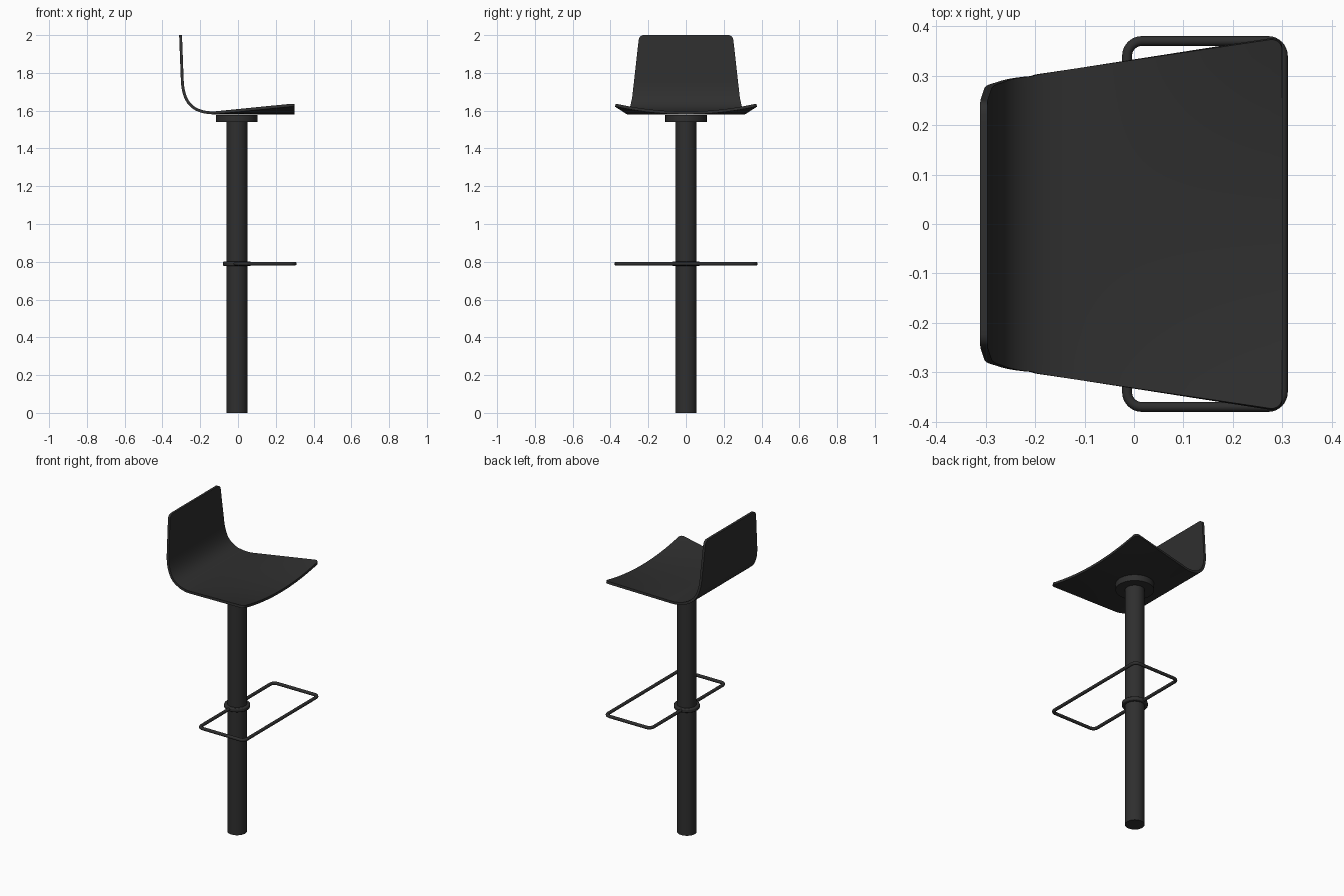
import bpy, math
from mathutils import Vector
from mathutils.geometry import interpolate_bezier

if "Cube" in bpy.data.objects:
    bpy.data.objects.remove(bpy.data.objects["Cube"])

black = bpy.data.materials.new("matte_black")
black.use_nodes = True
color = (0.028, 0.028, 0.028, 1)
black.diffuse_color = color
black.node_tree.nodes["Principled BSDF"].inputs["Base Color"].default_value = color

POST_X = -0.006


def finish(obj, name, angle=35):
    obj.name = name
    obj.data.materials.clear()
    obj.data.materials.append(black)
    bpy.ops.object.select_all(action="DESELECT")
    obj.select_set(True)
    bpy.context.view_layer.objects.active = obj
    bpy.ops.object.shade_smooth_by_angle(angle=math.radians(angle))


def cylinder(name, radius, low, high, bevel=0.0):
    bpy.ops.mesh.primitive_cylinder_add(
        vertices=48, radius=radius, depth=high - low,
        location=(POST_X, 0, (low + high) / 2))
    obj = bpy.context.object
    if bevel:
        mod = obj.modifiers.new("soft_edge", "BEVEL")
        mod.width, mod.segments = bevel, 3
    finish(obj, name)


# Column, mounting plate and footrest collar
cylinder("column", 0.056, 0, 1.56)
cylinder("seat_plate", 0.11, 1.54, 1.578)
cylinder("footrest_collar", 0.074, 0.778, 0.802, 0.006)

# Footrest: rounded rectangular tube loop
x0, x1, half_y, radius = -0.014, 0.301, 0.37, 0.03
loop = []
corners = [(x1, half_y), (x0, half_y), (x0, -half_y), (x1, -half_y)]
for i, (cx, cy) in enumerate(corners):
    ox = cx - math.copysign(radius, cx - (x0 + x1) / 2)
    oy = cy - math.copysign(radius, cy)
    for k in range(9):
        a = math.pi / 2 * (i + k / 8)
        loop.append((ox + radius * math.cos(a), oy + radius * math.sin(a), 0.79))
curve = bpy.data.curves.new("footrest", "CURVE")
curve.dimensions = "3D"
curve.bevel_depth = 0.01
curve.bevel_resolution = 3
spline = curve.splines.new("POLY")
spline.points.add(len(loop) - 1)
for point, co in zip(spline.points, loop):
    point.co = (*co, 1)
spline.use_cyclic_u = True
footrest = bpy.data.objects.new("footrest", curve)
bpy.context.collection.objects.link(footrest)
bpy.context.view_layer.objects.active = footrest
footrest.select_set(True)
bpy.ops.object.convert(target="MESH")
finish(bpy.context.object, "footrest", 60)

# Seat shell: side profile from top of back to front of seat
top, bend_a = Vector((-0.304, 0, 2.0)), Vector((-0.295, 0, 1.76))
bend_b, front = Vector((-0.12, 0, 1.588)), Vector((0.3, 0, 1.588))
corner = 0.025


def line(a, b):
    return [a.lerp(b, k / 16) for k in range(17)]


def rim(end, toward):
    direction = (toward - end).normalized()
    return [end + direction * corner * (1 - math.cos(k * math.pi / 12)) for k in range(6)]


bend = interpolate_bezier(bend_a, Vector((-0.289, 0, 1.64)),
                          Vector((-0.24, 0, 1.588)), bend_b, 25)
back_rim, front_rim = rim(top, bend_a), rim(front, bend_b)
profile = (back_rim + line(top + (bend_a - top).normalized() * corner, bend_a)
           + bend[1:-1]
           + line(bend_b, front - Vector((corner, 0, 0))) + front_rim[::-1])


def half_width(p):
    if p.z > 1.66:
        w = 0.286 - (p.z - 1.66) * 0.112
    else:
        w = 0.302 + (p.x + 0.2) * 0.152
        w = min(w, 0.302 - (p.z - 1.588) * 0.22) if p.x < -0.2 else w
    d = min((p - top).length, (p - front).length)
    if d < corner:
        w -= corner - math.sqrt(max(0, corner ** 2 - (corner - d) ** 2))
    return w


# Sides of the seat sweep upwards towards the front
columns = 24
verts, faces = [], []
for p in profile:
    w = half_width(p)
    lift = 0.043 * max(0, (p.x + 0.13) / 0.43)
    for j in range(columns + 1):
        y = w * (2 * j / columns - 1)
        verts.append((p.x, y, p.z + lift * (y / 0.375) ** 2 * (0.375 / (0.302 + 0.152 * max(0, p.x + 0.2))) ** 2))
for i in range(len(profile) - 1):
    for j in range(columns):
        a = i * (columns + 1) + j
        b = a + columns + 1
        faces.append((a, b, b + 1, a + 1))
mesh = bpy.data.meshes.new("seat_shell")
mesh.from_pydata(verts, [], faces)
shell = bpy.data.objects.new("seat_shell", mesh)
bpy.context.collection.objects.link(shell)
finish(shell, "seat_shell", 40)
solid = shell.modifiers.new("thickness", "SOLIDIFY")
solid.thickness, solid.offset = 0.015, 0
# Keep the cut rim crisp
rim_split = shell.modifiers.new("crisp_rim", "EDGE_SPLIT")
rim_split.split_angle = math.radians(50)
